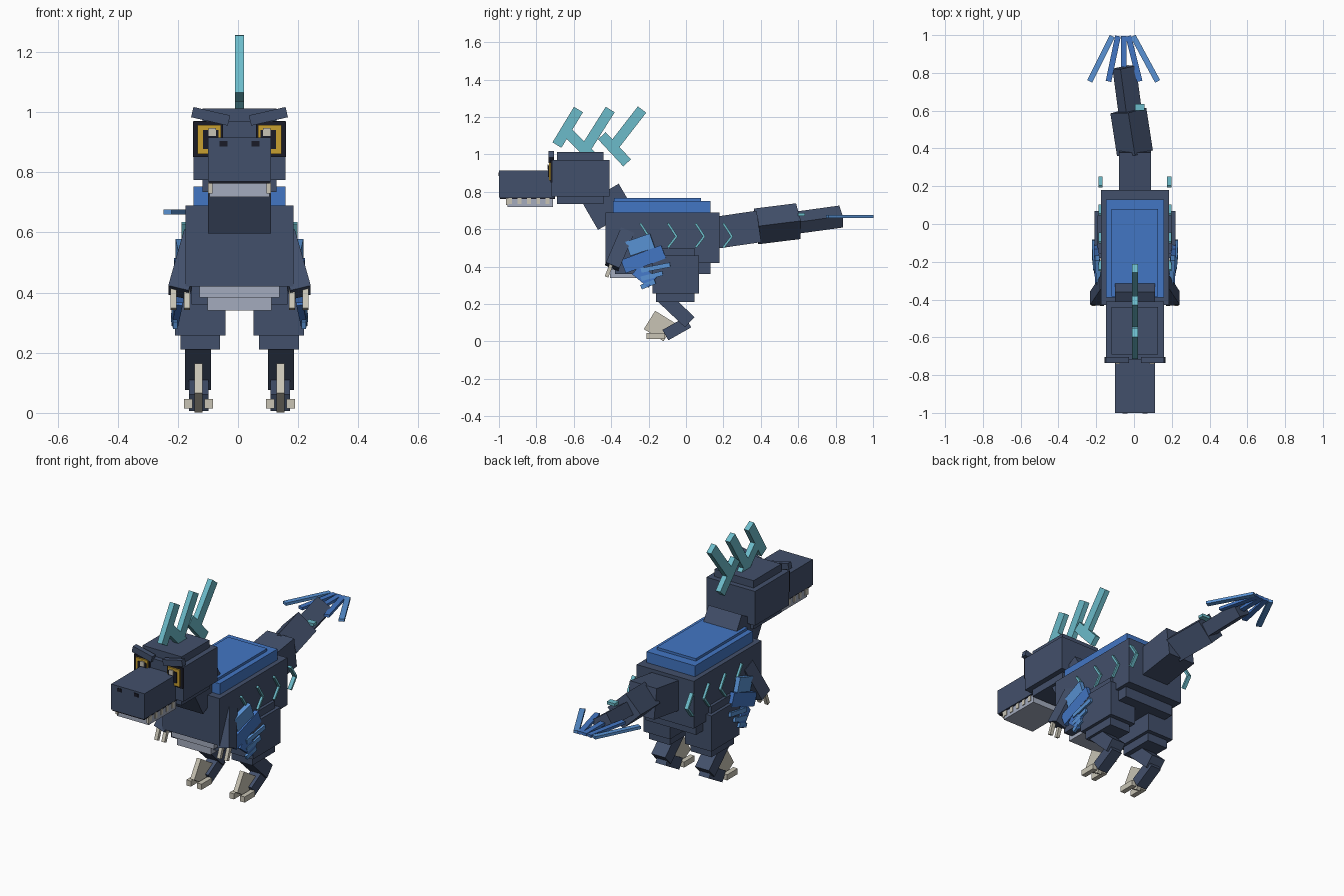
import bpy
from mathutils import Vector, Matrix
from math import radians

cube = bpy.data.objects.get("Cube")
if cube:
    bpy.data.objects.remove(cube)

MID = 0.005  # the body's plane of symmetry


def material(name, r, g, b):
    m = bpy.data.materials.new(name)
    m.use_nodes = True
    m.diffuse_color = (r, g, b, 1)
    m.node_tree.nodes["Principled BSDF"].inputs["Base Color"].default_value = (r, g, b, 1)
    return m


SLATE = material("slate hide", 0.055, 0.08, 0.147)
BLUE = material("blue feather", 0.055, 0.18, 0.55)
SKY = material("light blue feather", 0.10, 0.29, 0.66)
TEAL = material("teal", 0.15, 0.50, 0.59)
BONE = material("bone", 0.58, 0.55, 0.46)
PALE = material("pale belly", 0.37, 0.41, 0.51)
GOLD = material("gold eye", 0.58, 0.35, 0.03)
BLACK = material("black", 0.01, 0.011, 0.02)


def solid(name, mat, matrix, size):
    """A block of the given size placed by a matrix."""
    mesh = bpy.data.meshes.new(name)
    obj = bpy.data.objects.new(name, mesh)
    bpy.context.collection.objects.link(obj)
    import_bm = bmesh.new()
    bmesh.ops.create_cube(import_bm, size=1, matrix=Matrix.Diagonal((*size, 1)))
    import_bm.to_mesh(mesh)
    import_bm.free()
    mesh.materials.append(mat)
    obj.matrix_world = Matrix.Translation((MID, 0, 0)) @ matrix
    return obj


def box(name, mat, x, y, z):
    """Upright block between pairs of limits."""
    lim = (x, y, z)
    mid = Vector([(a + b) / 2 for a, b in lim])
    solid(name, mat, Matrix.Translation(mid), [abs(b - a) for a, b in lim])


def bar(name, mat, start, end, wide, deep, roll=0):
    """Slanted block from start to end; wide is measured along x."""
    a, b = Vector(start), Vector(end)
    d = (b - a).normalized()
    side = Vector((1, 0, 0))
    side = (side - d * side.dot(d)).normalized()
    up = side.cross(d)
    rot = Matrix((side, d, up)).transposed().to_4x4()
    matrix = Matrix.Translation((a + b) / 2) @ rot @ Matrix.Rotation(radians(roll), 4, 'Y')
    solid(name, mat, matrix, (wide, (b - a).length, deep))


import bmesh

# Head and jaw
box("snout", SLATE, (-.105, .105), (-1, -.70), (.77, .915))
box("mouth_line", BLACK, (-.10, .10), (-.995, -.70), (.762, .772))
box("lower_jaw", PALE, (-.10, .10), (-.955, -.71), (.718, .764))
box("head", SLATE, (-.153, .153), (-.718, -.41), (.775, .97))
box("head_core", SLATE, (-.123, .123), (-.69, -.44), (.735, 1.012))
bar("neck", SLATE, (0, -.51, .665), (0, -.32, .775), .21, .158)

# Torso, back plate and belly
box("torso", SLATE, (-.18, .18), (-.43, .18), (.42, .69))
box("lower_torso", SLATE, (-.16, .16), (-.38, .13), (.36, .45))
box("back_plate", BLUE, (-.153, .153), (-.39, .13), (.69, .752))
box("back_plate_top", BLUE, (-.123, .123), (-.385, .08), (.74, .766))
box("belly_upper", PALE, (-.133, .133), (-.415, -.2), (.383, .421))
box("belly_lower", PALE, (-.107, .107), (-.405, -.22), (.34, .39))

# Tail
bar("tail_base", SLATE, (0, .15, .58), (0, .39, .615), .17, .17)
bar("tail_middle", SLATE, (0, .375, .615), (-.035, .60, .643), .136, .136, 45)
bar("tail_tip", SLATE, (-.025, .59, .635), (-.057, .83, .668), .10, .075, 35)
box("tail_spot", TEAL, (0, .05), (.6, .635), (.672, .688))
for tip, root, colour in ((-.24, -.12, SKY), (-.14, -.09, BLUE), (-.06, -.06, BLUE),
                          (.025, -.035, BLUE), (.12, -.01, SKY)):
    near = .83 if tip == root else .755
    bar("tail_feather", colour, (root, .995, .668), (tip, near, .668), .03, .016)

# Antler-like crest on the midline
for a, b in (((-.69, 1.05), (-.575, 1.24)), ((-.55, 1.01), (-.405, 1.24)),
             ((-.39, 1.04), (-.235, 1.24)), ((-.63, 1.115), (-.50, .985)),
             ((-.45, 1.10), (-.315, .955))):
    bar("crest_branch", TEAL, (0, *a), (0, *b), .03, .056)

# Paired parts
for s, tag in ((1, "left"), (-1, "right")):
    def pbox(name, mat, x, y, z):
        box(f"{tag}_{name}", mat, (s * x[0], s * x[1]), y, z)

    def pbar(name, mat, a, b, wide, deep):
        bar(f"{tag}_{name}", mat, (s * a[0], *a[1:]), (s * b[0], *b[1:]), wide, deep)

    # Face
    pbox("eye_socket", BLACK, (.055, .154), (-.724, -.715), (.85, .969))
    pbox("eye_ring", GOLD, (.062, .139), (-.733, -.724), (.86, .957))
    pbox("eye_centre", BLACK, (.07, .122), (-.737, -.731), (.878, .94))
    pbox("pupil_glint", BONE, (.078, .103), (-.741, -.735), (.92, .947))
    pbar("brow", SLATE, (.035, -.72, .972), (.157, -.72, 1.0), .035, .03)
    pbox("nostril", BLACK, (.04, .066), (-1.0, -.994), (.885, .904))
    pbox("nostril_face", BLACK, (.04, .066), (-1.003, -.997), (.885, .904))
    for i in range(5):
        y = -.95 + i * .05
        pbox("tooth", BONE, (.095, .104), (y, y + .02), (.735, .766))
    pbox("front_tooth", BONE, (.09, .104), (-.962, -.95), (.73, .764))

    # Flank chevrons
    for i in range(4):
        y = -.245 + i * .148
        pbar("chevron_top", TEAL, (.182, y, .632), (.182, y + .047, .56), .022, .012)
        pbar("chevron_low", TEAL, (.182, y + .047, .563), (.182, y, .502), .022, .012)

    # Arm, claws and wing feathers
    pbar("arm", SLATE, (.15, -.315, .587), (.203, -.395, .40), .07, .078)
    for x in (.175, .22):
        pbar("hand_claw", BONE, (x, -.40, .41), (x, -.425, .345), .02, .02)
    pbar("feather_upper", SKY, (.19, -.31, .495), (.20, -.18, .54), .025, .08)
    pbar("feather_middle", BLUE, (.198, -.335, .40), (.205, -.12, .48), .025, .075)
    pbar("feather_lower", BLUE, (.20, -.265, .385), (.215, -.18, .315), .022, .07)
    for i in range(3):
        z = .40 - i * .045
        pbar("feather_barb", SKY, (.213, -.24, z - .02), (.221, -.085 - i * .04, z + .01), .015, .025)

    # Leg and foot
    pbox("thigh", SLATE, (.047, .215), (-.18, .07), (.257, .46))
    pbox("thigh_core", SLATE, (.065, .197), (-.16, .045), (.21, .50))
    pbar("shin", SLATE, (.138, -.13, .245), (.138, .02, .103), .088, .075)
    pbar("ankle", SLATE, (.136, .012, .103), (.136, -.11, .034), .065, .064)
    pbar("large_talon", BONE, (.136, -.09, .05), (.136, -.195, .115), .026, .115)
    for x in (.102, .17):
        pbox("toe", BONE, (x - .014, x + .014), (-.21, -.115), (.014, .046))

bpy.context.view_layer.update()
